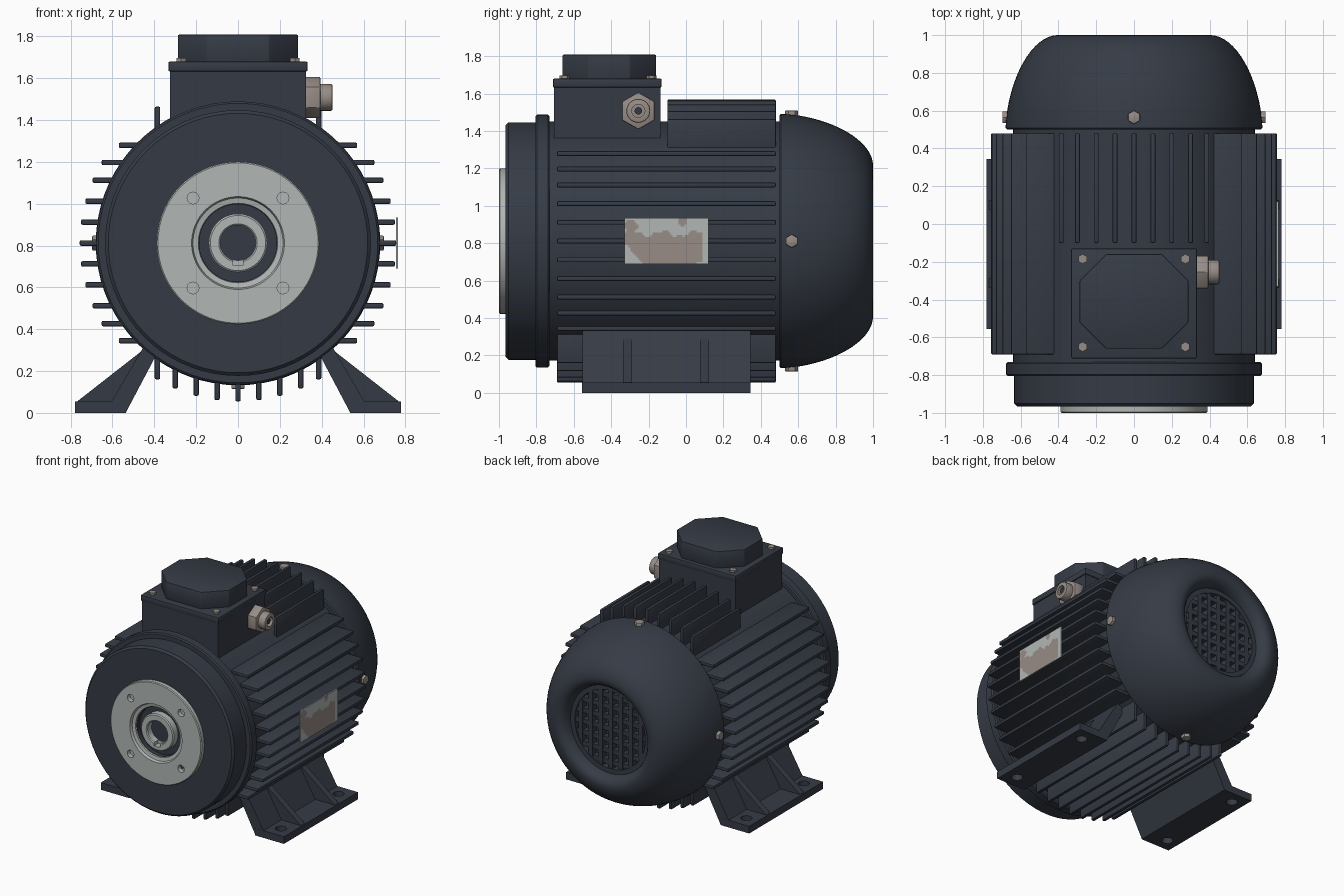
import bpy, bmesh, math
from mathutils import Vector, Matrix

if "Cube" in bpy.data.objects:
    bpy.data.objects.remove(bpy.data.objects["Cube"])

Z = 0.812  # height of the motor axis


def material(name, col):
    m = bpy.data.materials.new(name)
    m.diffuse_color = (*col, 1)
    m.use_nodes = True
    m.node_tree.nodes["Principled BSDF"].inputs["Base Color"].default_value = m.diffuse_color
    return m


DARK = material("dark_blue_paint", (0.036, 0.044, 0.060))
STEEL = material("light_grey_steel", (0.44, 0.47, 0.455))
BEIGE = material("warm_grey_metal", (0.31, 0.265, 0.24))


def finish(name, bm, *mats, bevel=0):
    bmesh.ops.recalc_face_normals(bm, faces=bm.faces)
    me = bpy.data.meshes.new(name)
    bm.to_mesh(me)
    bm.free()
    ob = bpy.data.objects.new(name, me)
    bpy.context.collection.objects.link(ob)
    for m in mats:
        me.materials.append(m)
    if bevel:
        b = ob.modifiers.new("bevel", 'BEVEL')
        b.width, b.segments, b.limit_method = bevel, 2, 'ANGLE'
    return ob


def lathe(name, profile, mat, steps=72):
    """Revolve (radius, y) points around the motor axis."""
    bm = bmesh.new()
    vs = [bm.verts.new((r, y, Z)) for r, y in profile]
    es = [bm.edges.new(p) for p in zip(vs, vs[1:])]
    bmesh.ops.spin(bm, geom=vs + es, cent=(0, 0, Z), axis=(0, 1, 0),
                   angle=math.tau, steps=steps)
    bmesh.ops.remove_doubles(bm, verts=bm.verts, dist=1e-4)
    return finish(name, bm, mat)


def box(bm, x0, x1, y0, y1, z0, z1):
    m = Matrix.Translation(((x0 + x1) / 2, (y0 + y1) / 2, (z0 + z1) / 2))
    bmesh.ops.create_cube(bm, size=1, matrix=m @ Matrix.Diagonal((x1 - x0, y1 - y0, z1 - z0, 1)))


def prism(bm, pts, a, b, axis='Y'):
    """Extrude an outline: (x, z) points along y, or (x, y) points along z."""
    put = (lambda u, v, w: (u, w, v)) if axis == 'Y' else (lambda u, v, w: (u, v, w))
    lo = [bm.verts.new(put(u, v, a)) for u, v in pts]
    hi = [bm.verts.new(put(u, v, b)) for u, v in pts]
    bm.faces.new(lo)
    bm.faces.new(hi)
    for i in range(len(pts)):
        j = (i + 1) % len(pts)
        bm.faces.new((lo[i], lo[j], hi[j], hi[i]))


def rod(bm, p, direction, r, length, sides=24, r2=None):
    """Cylinder starting at p and running along direction."""
    d = Vector(direction)
    m = Matrix.Translation(Vector(p) + d * length / 2) @ d.to_track_quat('Z', 'Y').to_matrix().to_4x4()
    bmesh.ops.create_cone(bm, cap_ends=True, segments=sides, radius1=r,
                          radius2=r if r2 is None else r2, depth=length, matrix=m)


def cut(ob, bm):
    cutter = finish("cutter", bm)
    cutter.hide_render = True
    mod = ob.modifiers.new("cut", 'BOOLEAN')
    mod.operation, mod.solver, mod.object = 'DIFFERENCE', 'EXACT', cutter


# Barrel and front end shield
lathe("motor_barrel", [(0, -0.76), (0.64, -0.76), (0.64, 0.52), (0, 0.52)], DARK)
lathe("front_shield", [(0.185, -0.93), (0.185, -0.965), (0.62, -0.965), (0.635, -0.95), (0.635, -0.805),
                       (0.668, -0.805), (0.677, -0.796), (0.677, -0.739), (0.668, -0.73),
                       (0.60, -0.73), (0.185, -0.73), (0.185, -0.93)], DARK)
lathe("bearing_recess", [(0, -0.93), (0.19, -0.93), (0.19, -0.90), (0, -0.90)], DARK)

# Steel mounting face with four bolt holes
face = lathe("mounting_face", [(0.185, -0.955), (0.19, -0.975), (0.215, -0.98), (0.222, -1.0), (0.383, -1.0),
                               (0.389, -0.994), (0.389, -0.955), (0.185, -0.955)], STEEL)
bm = bmesh.new()
for sx in (-1, 1):
    for sz in (-1, 1):
        rod(bm, (sx * 0.215, -1.02, Z + sz * 0.215), (0, 1, 0), 0.028, 0.055, 20)
cut(face, bm)

# Hollow shaft with keyway
shaft = lathe("hollow_shaft", [(0.085, -0.92), (0.085, -0.978), (0.092, -0.985), (0.132, -0.985),
                               (0.14, -0.978), (0.14, -0.92), (0.085, -0.92)], STEEL)
bm = bmesh.new()
box(bm, -0.025, 0.025, -1.0, -0.935, Z - 0.108, Z - 0.05)
cut(shaft, bm)

# Cooling fins
bm = bmesh.new()
F0, F1, T = -0.69, 0.48, 0.013
for o in (-0.467, -0.385, -0.3, -0.2, -0.1, 0, 0.1, 0.2, 0.3, 0.385, 0.467):
    tip = 0.57 if abs(o) > 0.4 else math.sqrt(0.757 ** 2 - o * o)
    root = math.sqrt(0.62 ** 2 - o * o) - 0.02
    for s in (-1, 1):
        box(bm, *sorted((s * root, s * tip)), F0, F1, Z + o - T, Z + o + T)
    if abs(o) < 0.4:
        box(bm, o - T, o + T, F0, F1, Z - tip, Z - root)
        box(bm, o - T, o + T, -0.10, F1, Z + root, Z + tip)
finish("cooling_fins", bm, DARK, bevel=0.007)

# Rounded fan cover with a dished rear opening
prof = [(0, 0.5), (0.672, 0.5), (0.68, 0.508)]
for i in range(1, 17):
    t = math.sin(i / 16 * math.pi / 2)
    prof.append((0.405 + 0.275 * max(0, 1 - t ** 1.75) ** 0.52, 0.5 + 0.5 * t))
prof += [(0.385, 0.997), (0.365, 0.985), (0.348, 0.965), (0.338, 0.94), (0.335, 0.925),
         (0.30, 0.925), (0.30, 0.87), (0, 0.87)]
lathe("fan_cover", prof, DARK)
bm = bmesh.new()
for i in range(-3, 4):
    o = i * 0.085
    h = math.sqrt(0.305 ** 2 - o * o)
    box(bm, o - 0.018, o + 0.018, 0.865, 0.918, Z - h, Z + h)
    box(bm, -h, h, 0.865, 0.916, Z + o - 0.018, Z + o + 0.018)
finish("fan_grille", bm, DARK)

# Cover bolts on four sides
bm = bmesh.new()
for d in ((1, 0, 0), (-1, 0, 0), (0, 0, 1), (0, 0, -1)):
    rod(bm, Vector((0, 0.565, Z)) + Vector(d) * 0.65, d, 0.036, 0.047, 6)
finish("cover_bolts", bm, BEIGE, bevel=0.004)

# Terminal box, lid rim and octagonal lid
bm = bmesh.new()
box(bm, -0.325, 0.325, -0.705, -0.137, 1.36, 1.635)
finish("terminal_box", bm, DARK)
bm = bmesh.new()
box(bm, -0.333, 0.333, -0.712, -0.13, 1.632, 1.68)
finish("terminal_lid_rim", bm, DARK, bevel=0.008)
bm = bmesh.new()
x, y, c, cy = 0.288, 0.25, 0.14, -0.41
prism(bm, [(x, cy + y - c), (x - c, cy + y), (c - x, cy + y), (-x, cy + y - c),
           (-x, cy - y + c), (c - x, cy - y), (x - c, cy - y), (x, cy - y + c)], 1.67, 1.808, 'Z')
finish("terminal_lid", bm, DARK, bevel=0.006)
bm = bmesh.new()
for px in (-0.272, 0.272):
    for py in (-0.65, -0.185):
        rod(bm, (px, py, 1.675), (0, 0, 1), 0.026, 0.022, 6)
finish("lid_screws", bm, BEIGE)

# Cable gland
bm = bmesh.new()
rod(bm, (0.31, -0.255, 1.508), (1, 0, 0), 0.10, 0.085, 6)
finish("gland_nut", bm, BEIGE, bevel=0.008)
bm = bmesh.new()
rod(bm, (0.38, -0.255, 1.508), (1, 0, 0), 0.064, 0.072, 28)
neck = finish("gland_neck", bm, BEIGE, bevel=0.008)
bm = bmesh.new()
rod(bm, (0.42, -0.255, 1.508), (1, 0, 0), 0.035, 0.08, 20)
cut(neck, bm)
bm = bmesh.new()
rod(bm, (0.41, -0.255, 1.508), (1, 0, 0), 0.02, 0.03, 16)
finish("gland_cable", bm, DARK)

# Worn rating plate on the right side, patches chosen by position
bm = bmesh.new()
NU, NV = 42, 22
bmesh.ops.create_grid(bm, x_segments=NU, y_segments=NV, size=0.5)
for f in bm.faces:
    u, v = (k + 0.5 for k in f.calc_center_median()[:2])
    top = 0.66 + 0.06 * math.sin(u * 17) + 0.03 * math.sin(u * 41)
    low = 0.02 + 0.5 * max(0, 0.22 - u) * 4 * (v < 0.4) + 0.3 * max(0, u - 0.85)
    spot = math.hypot((u - 0.08) * 1.8, v - 0.82) < 0.14 or math.hypot((u - 0.69) * 1.8, v - 0.92) < 0.1
    f.material_index = int(low < v < top and u < 0.93 or spot)
for v in bm.verts:
    v.co = (0.766, -0.105 + v.co.x * 0.45, 0.812 + v.co.y * 0.245)
finish("rating_plate", bm, STEEL, BEIGE)
bm = bmesh.new()
box(bm, 0.755, 0.765, -0.33, 0.12, 0.69, 0.934)
finish("rating_plate_back", bm, STEEL)

# Feet: base with bolt holes, slanted web and ribs
for s, side in ((-1, "left"), (1, "right")):
    bm = bmesh.new()
    box(bm, *sorted((s * 0.535, s * 0.78)), -0.555, 0.345, 0, 0.055)
    base = finish(side + "_foot_base", bm, DARK)
    bm = bmesh.new()
    for y in (-0.455, 0.245):
        rod(bm, (s * 0.685, y, -0.05), (0, 0, 1), 0.04, 0.2, 20)
    cut(base, bm)
    bm = bmesh.new()
    prism(bm, [(s * 0.537, 0.0), (s * 0.605, 0.054), (s * 0.44, 0.335), (s * 0.36, 0.335)], -0.554, 0.344)
    for y in (-0.312, 0.1):
        prism(bm, [(s * 0.56, 0.05), (s * 0.775, 0.05), (s * 0.455, 0.30), (s * 0.42, 0.30)], y - 0.024, y + 0.024)
    finish(side + "_foot_web", bm, DARK)

# Apply modifiers, drop cutters, smooth the round parts
bpy.ops.object.select_all(action='SELECT')
bpy.context.view_layer.objects.active = face
bpy.ops.object.convert(target='MESH')
for ob in [o for o in bpy.data.objects if o.name.startswith("cutter")]:
    bpy.data.objects.remove(ob)
bpy.ops.object.select_all(action='SELECT')
bpy.ops.object.shade_smooth_by_angle(angle=math.radians(30))
